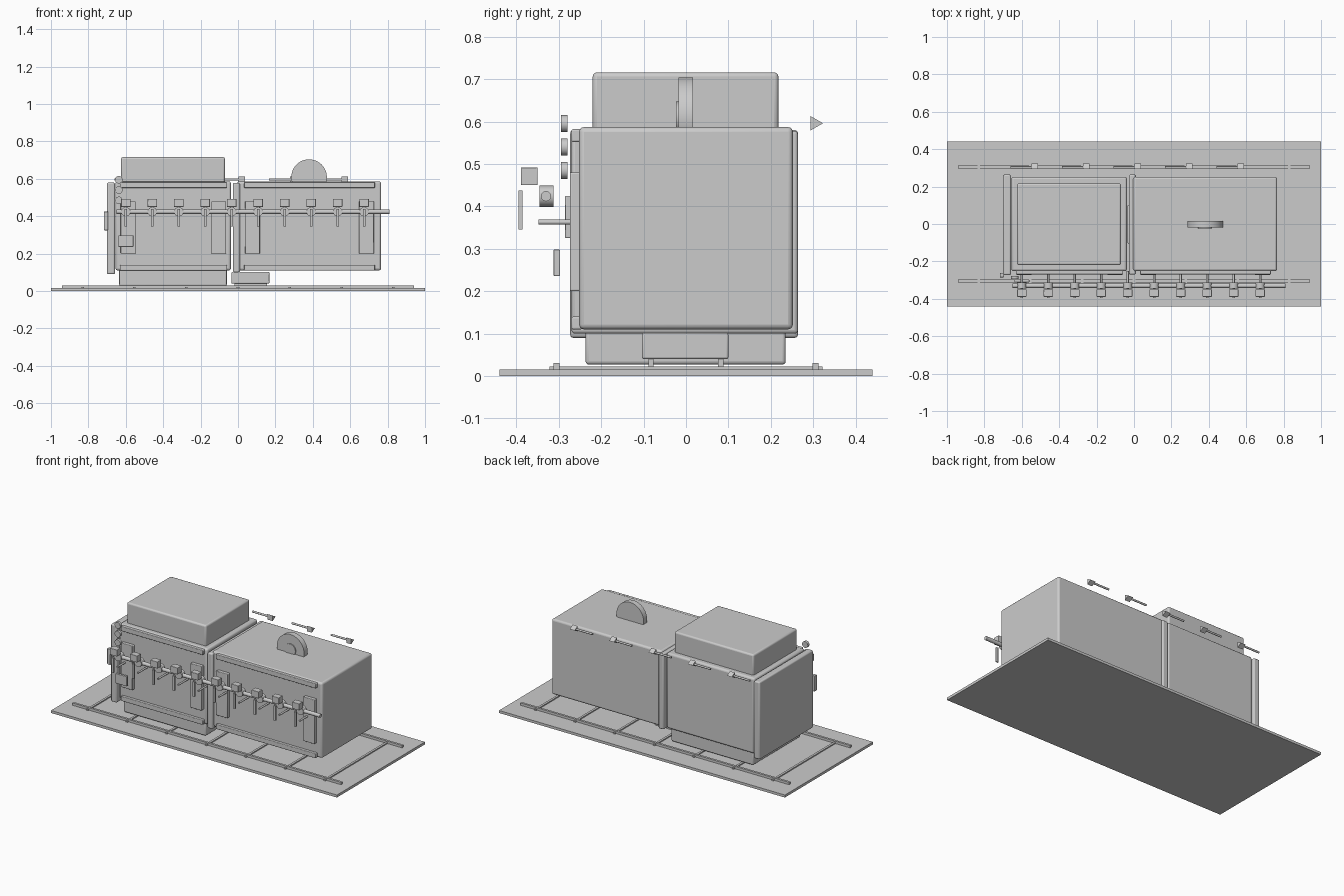
import bpy, math

if "Cube" in bpy.data.objects:
    bpy.data.objects.remove(bpy.data.objects["Cube"])


def finish(ob, name, bevel=0.0, seg=3):
    ob.name = name
    if bevel:
        m = ob.modifiers.new("Bevel", 'BEVEL')
        m.width, m.segments = bevel, seg
        bpy.ops.object.shade_smooth_by_angle(angle=math.radians(35))
    return ob


def box(name, x, y, z, bevel=0.0):
    """Box from (min, max) ranges on each axis."""
    bpy.ops.mesh.primitive_cube_add(size=1, location=[(a + b) / 2 for a, b in (x, y, z)])
    ob = bpy.context.object
    ob.scale = [b - a for a, b in (x, y, z)]
    bpy.ops.object.transform_apply(location=False, rotation=False, scale=True)
    return finish(ob, name, bevel)


def rod(name, axis, radius, start, end, centre, sides=24):
    """Cylinder along axis x or y; centre gives the other two coordinates."""
    mid = (start + end) / 2
    if axis == 'x':
        loc, rot = (mid, centre[0], centre[1]), (0, math.pi / 2, 0)
    else:
        loc, rot = (centre[0], mid, centre[1]), (math.pi / 2, 0, 0)
    bpy.ops.mesh.primitive_cylinder_add(vertices=sides, radius=radius, depth=end - start,
                                        location=loc, rotation=rot)
    bpy.ops.object.shade_smooth_by_angle(angle=math.radians(35))
    return finish(bpy.context.object, name)


# Floor plate and track
box("floor_plate", (-1, 1), (-0.44, 0.44), (0, 0.016))
for s in (-1, 1):
    box("track_rail", (-0.94, 0.94), (s * 0.305 - 0.007, s * 0.305 + 0.007), (0.014, 0.031))
for i in range(-3, 4):
    box("track_sleeper", (i * 0.277 - 0.007, i * 0.277 + 0.007), (-0.322, 0.322), (0.014, 0.023))

# Main chambers, quench tank and cooling chamber
box("front_chamber", (-0.655, -0.038), (-0.252, 0.252), (0.11, 0.587), 0.012)
box("rear_chamber", (-0.005, 0.765), (-0.252, 0.252), (0.11, 0.587), 0.012)
box("quench_tank", (-0.635, -0.06), (-0.237, 0.235), (0.027, 0.125), 0.008)
box("cooling_chamber", (-0.625, -0.07), (-0.22, 0.218), (0.575, 0.716), 0.01)

# Sliding doors at the left end and between the chambers
box("entry_door", (-0.70, -0.658), (-0.273, 0.264), (0.09, 0.58), 0.008)
box("middle_door", (-0.027, 0.01), (-0.27, 0.264), (0.10, 0.578), 0.008)
box("door_handle", (-0.717, -0.695), (-0.285, -0.262), (0.325, 0.425), 0.003)

# Front trim: two columns and two horizontal strips per chamber
for x0, x1 in ((-0.627, -0.063), (0.037, 0.727)):
    for a in (x0, x1 - 0.08):
        box("heater_cover", (a, a + 0.08), (-0.274, -0.245), (0.20, 0.48), 0.004)
    for z in (0.11, 0.552):
        box("trim_strip", (x0 - 0.005, x1 + 0.005), (-0.27, -0.245), (z, z + 0.03), 0.004)

# Drive box between the chambers on two skids
box("drive_box", (-0.035, 0.168), (-0.104, 0.10), (0.04, 0.102), 0.005)
for y in (-0.083, 0.082):
    box("drive_skid", (-0.02, 0.155), (y - 0.006, y + 0.006), (0.014, 0.045))

# Circulation fan on the rear chamber
rod("fan_housing", 'y', 0.095, -0.018, 0.017, (0.38, 0.609), 48)
rod("fan_hub", 'y', 0.038, -0.024, -0.015, (0.38, 0.609), 32)

# Gas manifold with ten valves
rod("manifold_pipe", 'x', 0.012, -0.65, 0.81, (-0.33, 0.424))
for i in range(10):
    x = -0.6 + i * 0.1416
    rod("valve_body", 'y', 0.025, -0.346, -0.312, (x, 0.424), 16)
    box("valve_actuator", (x - 0.025, x + 0.025), (-0.389, -0.35), (0.45, 0.492), 0.002)
    box("valve_lever", (x - 0.007, x + 0.007), (-0.395, -0.386), (0.345, 0.438))
    rod("injection_pipe", 'y', 0.006, -0.348, -0.25, (x, 0.363), 12)

# Indicator lamps and control panel
for z in (0.485, 0.54, 0.595):
    rod("indicator_lamp", 'y', 0.02, -0.295, -0.279, (-0.637, z))
box("control_panel", (-0.64, -0.56), (-0.312, -0.297), (0.236, 0.298), 0.002)

# Flow arrows behind the chambers
for i in range(5):
    x = -0.53 + i * 0.275
    rod("arrow_shaft", 'x', 0.006, x - 0.13, x, (0.303, 0.596), 12)
    bpy.ops.mesh.primitive_cylinder_add(vertices=3, radius=0.02, depth=0.034,
                                        location=(x, 0.303, 0.596), rotation=(0, math.pi / 2, 0))
    finish(bpy.context.object, "arrow_head")
